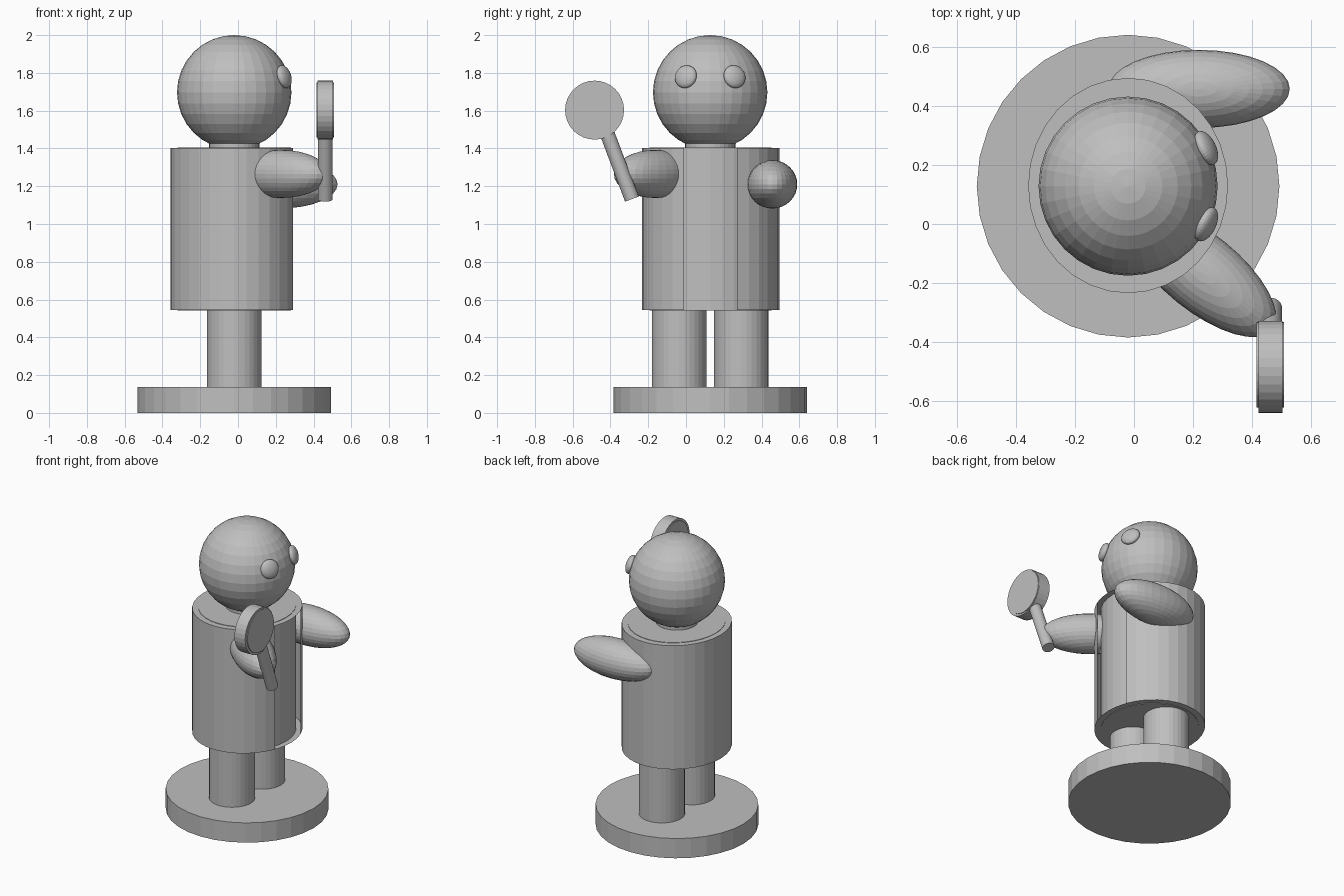
import bpy, bmesh, math
from mathutils import Vector

if "Cube" in bpy.data.objects:
    bpy.data.objects.remove(bpy.data.objects["Cube"])

# One plain grey for the whole figure
grey = bpy.data.materials.new("plain grey")
grey.diffuse_color = (0.52, 0.52, 0.52, 1)
grey.use_nodes = True
grey.node_tree.nodes["Principled BSDF"].inputs["Base Color"].default_value = grey.diffuse_color

CX, CY = -0.02, 0.128   # figure axis; the figure looks towards +x


def finish(name):
    ob = bpy.context.object
    ob.name = name
    ob.data.materials.append(grey)
    return ob


def cylinder(name, a, b, rx, ry=None, sides=32):
    """Cylinder from point a to point b."""
    a, b = Vector(a), Vector(b)
    d = b - a
    bpy.ops.mesh.primitive_cylinder_add(
        vertices=sides, radius=1, depth=1, location=(a + b) / 2,
        rotation=d.to_track_quat('Z', 'Y').to_euler())
    bpy.context.object.scale = (rx, ry or rx, d.length)
    return finish(name)


def ellipsoid(name, loc, size, rot=(0, 0, 0)):
    bpy.ops.mesh.primitive_uv_sphere_add(segments=32, ring_count=16, radius=1,
                                         location=loc, rotation=rot)
    bpy.context.object.scale = size
    return finish(name)


def upright(name, x, y, z0, z1, rx, ry=None):
    ob = cylinder(name, (x, y, z0), (x, y, z1), rx, ry)
    ob.rotation_euler = (0, 0, 0)
    return ob


# Base and legs
upright("base", CX, CY, 0, 0.137, 0.512)
for side, name in ((-1, "right_leg"), (1, "left_leg")):
    upright(name, CX, CY + side * 0.164, 0.13, 0.56, 0.145)

# Torso inside a coat whose front is open
upright("torso", CX, CY + 0.002, 0.542, 1.406, 0.300, 0.322)
coat = upright("coat", CX, CY + 0.002, 0.545, 1.403, 0.338, 0.364)
bm = bmesh.new()
bm.from_mesh(coat.data)
opening = [f for f in bm.faces if abs(f.normal.z) < 0.5
           and f.normal.x > 0 and abs(math.atan2(f.normal.y, f.normal.x)) < math.radians(22)]
bmesh.ops.delete(bm, geom=opening, context='FACES_ONLY')
bm.to_mesh(coat.data)
bm.free()

# Neck, head and eyes
upright("neck", CX, CY, 1.39, 1.48, 0.133)
head_centre = Vector((CX, CY, 1.697))
ellipsoid("head", head_centre, (0.303, 0.303, 0.303))
for side, name in ((-1, "right_eye"), (1, "left_eye")):
    d = Vector((0.264, side * 0.129, 0.083))
    ellipsoid(name, head_centre + d, (0.062, 0.062, 0.030),
              d.to_track_quat('Z', 'Y').to_euler())

# Arms
ellipsoid("left_arm", (0.22, 0.457, 1.21), (0.307, 0.132, 0.128))
ellipsoid("right_arm", (0.227, -0.163, 1.265), (0.31, 0.13, 0.127),
          (0, 0, math.radians(-39)))

# Hand lens: handle, rim and slightly thicker glass
cylinder("lens_handle", (0.462, -0.286, 1.132), (0.462, -0.425, 1.50), 0.039)
cylinder("lens_rim", (0.421, -0.484, 1.603), (0.503, -0.484, 1.603), 0.156)
cylinder("lens_glass", (0.415, -0.476, 1.603), (0.508, -0.476, 1.603), 0.145)
